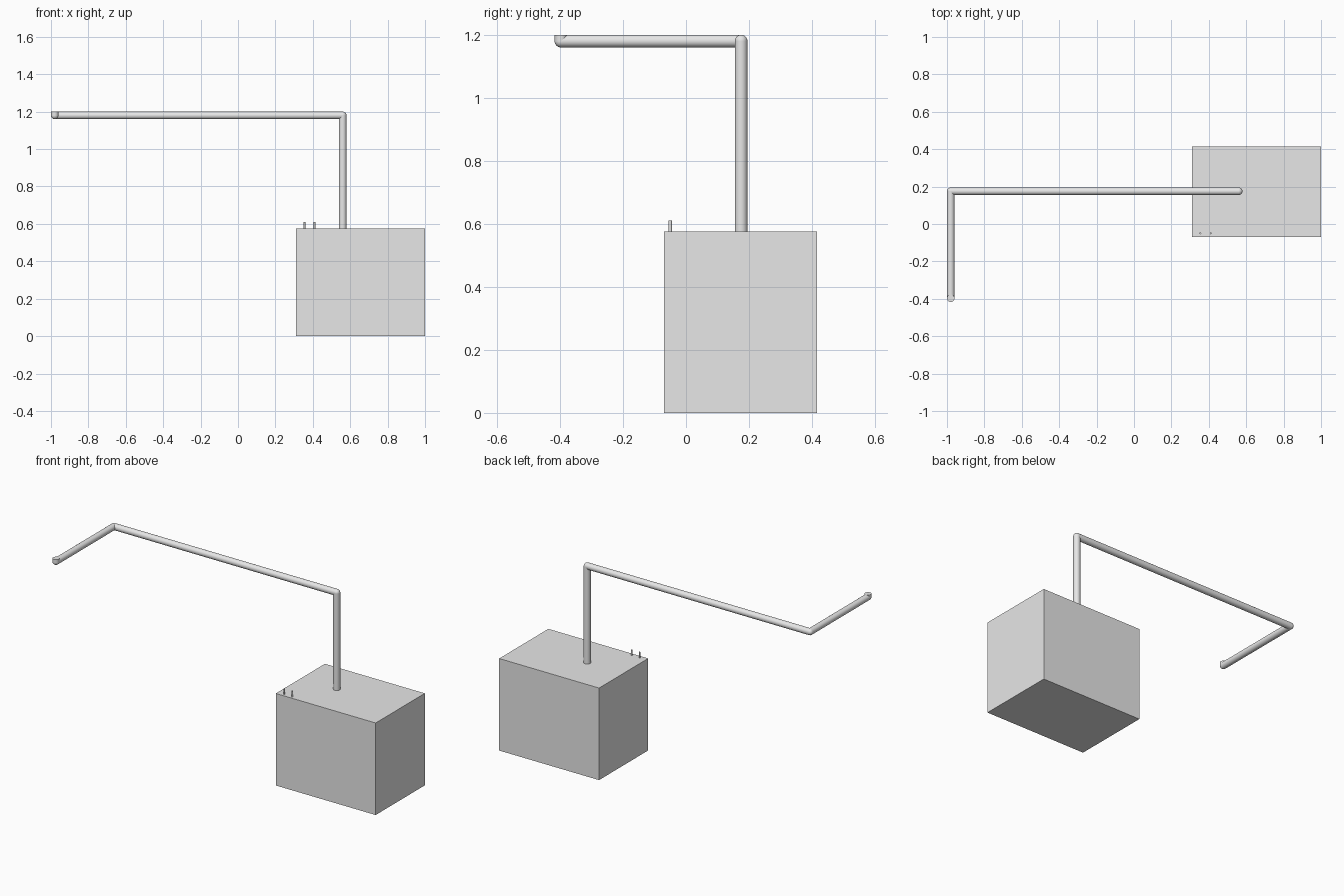
import bpy
from mathutils import Vector

cube = bpy.data.objects.get("Cube")
if cube:
    bpy.data.objects.remove(cube, do_unlink=True)

GREY = (0.8, 0.8, 0.8, 1)
grey = bpy.data.materials.new("light grey")
grey.use_nodes = True
grey.diffuse_color = GREY
grey.node_tree.nodes["Principled BSDF"].inputs["Base Color"].default_value = GREY


def finish(name, smooth=True):
    obj = bpy.context.object
    obj.name = name
    obj.data.materials.append(grey)
    if smooth:
        bpy.ops.object.shade_smooth_by_angle()
    return obj


def rod(name, start, end, radius):
    """Round bar between two points."""
    a, b = Vector(start), Vector(end)
    bpy.ops.mesh.primitive_cylinder_add(
        vertices=24, radius=radius, depth=(b - a).length, location=(a + b) / 2,
        rotation=(b - a).to_track_quat('Z', 'Y').to_euler())
    return finish(name)


def ball(name, centre, radius):
    bpy.ops.mesh.primitive_uv_sphere_add(
        segments=24, ring_count=16, radius=radius, location=centre)
    return finish(name)


# Box body
TOP = 0.575
bpy.ops.mesh.primitive_cube_add(size=1, location=(0.655, 0.173, TOP / 2))
bpy.context.object.scale = (0.69, 0.485, TOP)
bpy.ops.object.transform_apply(location=False, rotation=False, scale=True)
finish("box_body", smooth=False)

# Pipe run with rounded elbows, ending in a short upturned outlet
R = 0.02
H = 1.18
path = [(0.56, 0.175, TOP - 0.01), (0.56, 0.175, H), (-0.98, 0.175, H),
        (-0.98, -0.397, H), (-0.98, -0.397, H + R)]
names = ["riser_pipe", "long_pipe", "front_pipe", "outlet_pipe"]
for name, a, b in zip(names, path, path[1:]):
    rod(name, a, b, R)
for name, p in zip(["riser_elbow", "corner_elbow", "outlet_elbow"], path[1:-1]):
    ball(name, p, R)

# Two small pins on the front right corner of the lid
for name, x in (("right_pin", 0.355), ("left_pin", 0.41)):
    rod(name, (x, -0.05, TOP - 0.01), (x, -0.05, 0.61), 0.005)
